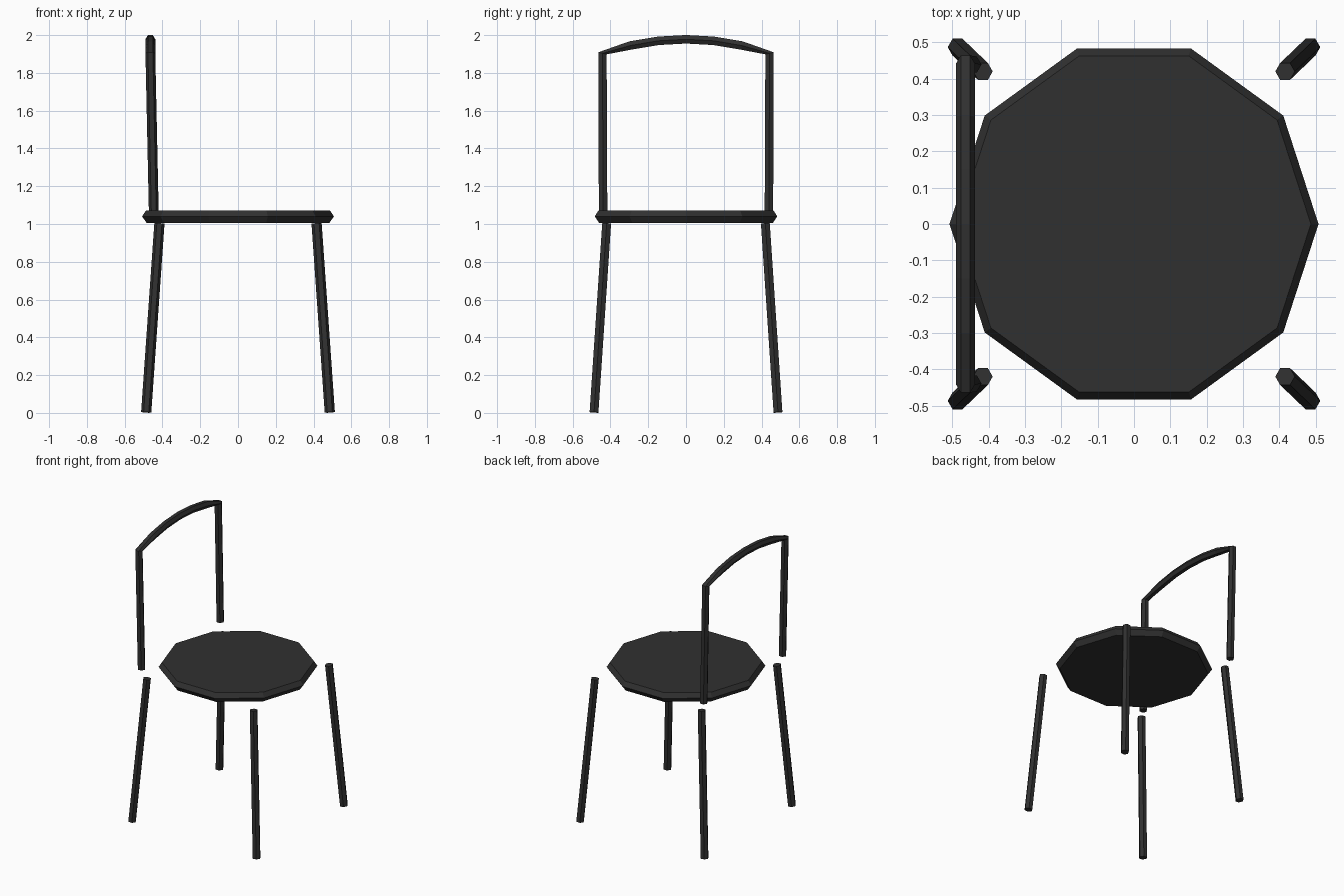
import bpy
import bmesh
import math
from mathutils import Vector

default = bpy.data.objects.get("Cube")
if default:
    bpy.data.objects.remove(default, do_unlink=True)

# Single dark finish
mat = bpy.data.materials.new("charcoal")
mat.use_nodes = True
colour = (0.03, 0.03, 0.03, 1)
mat.diffuse_color = colour
mat.node_tree.nodes["Principled BSDF"].inputs["Base Color"].default_value = colour


def loft(name, rings):
    """Skin a list of closed rings and cap both ends."""
    bm = bmesh.new()
    loops = [[bm.verts.new(p) for p in ring] for ring in rings]
    for a, b in zip(loops, loops[1:]):
        for i in range(len(a)):
            j = (i + 1) % len(a)
            bm.faces.new((a[i], a[j], b[j], b[i]))
    bm.faces.new(loops[0])
    bm.faces.new(loops[-1])
    bmesh.ops.recalc_face_normals(bm, faces=bm.faces)
    mesh = bpy.data.meshes.new(name)
    bm.to_mesh(mesh)
    bm.free()
    mesh.materials.append(mat)
    obj = bpy.data.objects.new(name, mesh)
    bpy.context.collection.objects.link(obj)
    return obj


def ring(centre, normal, radius, sides):
    """Polygon across the given normal, with a corner towards +x."""
    n = Vector(normal).normalized()
    u = Vector((1, 0, 0))
    u = (u - n * u.dot(n)).normalized()
    v = n.cross(u)
    angles = [math.tau * i / sides for i in range(sides)]
    return [Vector(centre) + radius * (u * math.cos(a) + v * math.sin(a)) for a in angles]


# Ten-sided seat with a pointed rim
loft("seat", [ring((0, 0, z), (0, 0, 1), r, 10)
              for z, r in ((1.005, 0.483), (1.04, 0.508), (1.072, 0.487))])

# Four splayed hexagonal legs
for x_name, sx in (("left", 1), ("right", -1)):
    for y_name, sy in (("front", -1), ("back", 1)):
        foot = Vector((sx * 0.486, sy * 0.487, 0.003))
        top = Vector((sx * 0.416, sy * 0.42, 1.003))
        axis = top - foot
        loft(f"{y_name}_{x_name}_leg", [ring(p, axis, 0.027, 6) for p in (foot, top)])

# Leaning back posts
HALF, CROWN, DROP, BAR_X = 0.442, 1.978, 0.38, -0.464
end_z = CROWN - DROP * HALF ** 2
for name, s in (("front", -1), ("back", 1)):
    low = Vector((-0.446, s * 0.439, 1.07))
    high = Vector((BAR_X, s * HALF, end_z))
    loft(f"{name}_back_post", [ring(low, high - low, 0.026, 6),
                               ring(high, (0, -s * 0.25, 1), 0.026, 6)])

# Arched top rail, its ends turned down to meet the posts
rail = []
for i in range(7):
    y = HALF * (i / 3 - 1)
    normal = (0, 1, -2 * DROP * y)
    if i == 0:
        normal = (0, 0.25, 1)
    elif i == 6:
        normal = (0, 0.25, -1)
    rail.append(ring((BAR_X, y, CROWN - DROP * y * y), normal, 0.026, 6))
loft("top_rail", rail)
